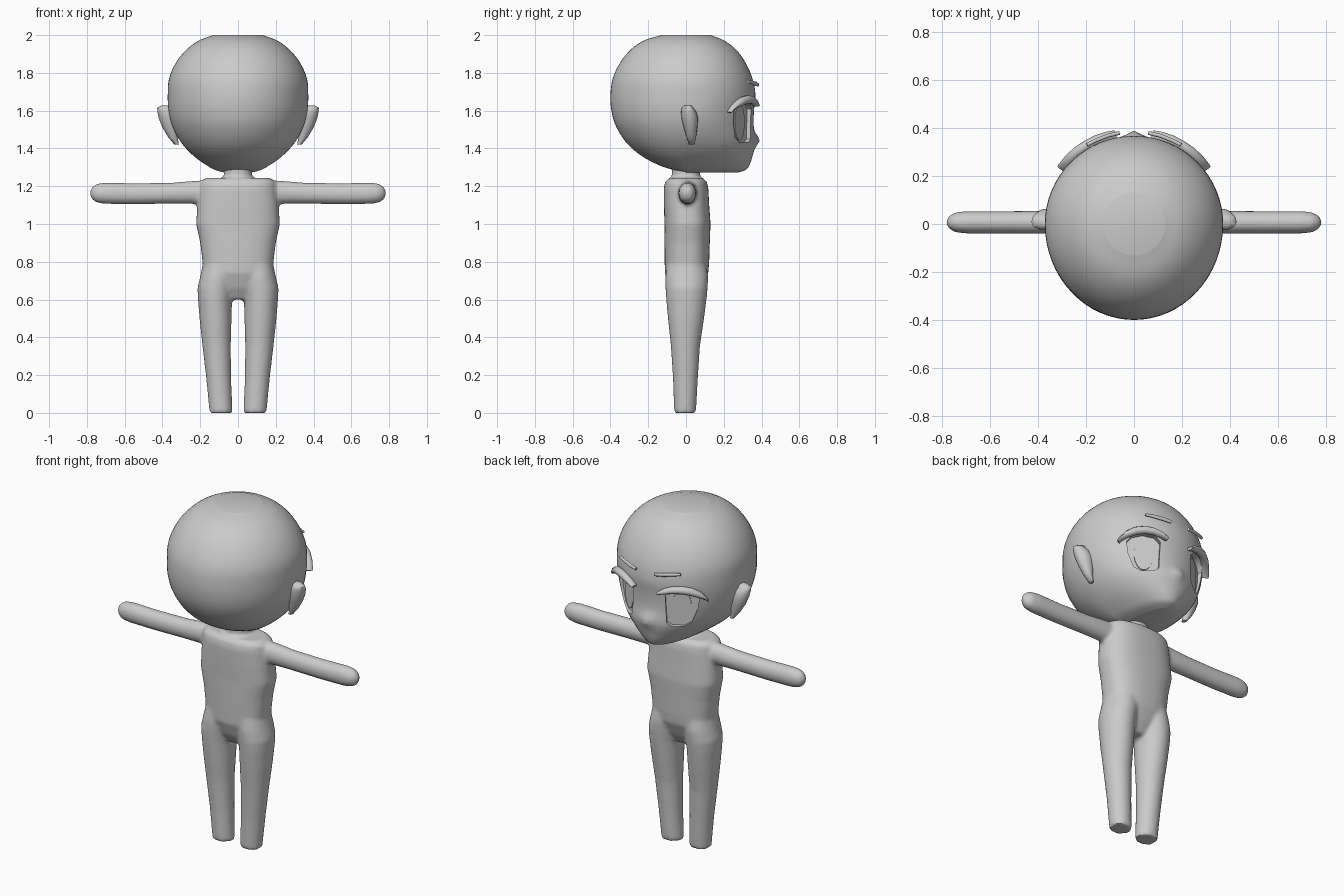
import bpy, bmesh, math
from mathutils import Vector

if "Cube" in bpy.data.objects:
    bpy.data.objects.remove(bpy.data.objects["Cube"])

grey = bpy.data.materials.new("plain_grey")
grey.diffuse_color = (0.6, 0.6, 0.6, 1)
grey.use_nodes = True
grey.node_tree.nodes["Principled BSDF"].inputs["Base Color"].default_value = grey.diffuse_color


def loft(name, rings):
    """Closed skin through a list of rings with capped ends."""
    bm = bmesh.new()
    rows = [[bm.verts.new(p) for p in ring] for ring in rings]
    n = len(rows[0])
    for a, b in zip(rows, rows[1:]):
        for i in range(n):
            j = (i + 1) % n
            bm.faces.new((a[i], a[j], b[j], b[i]))
    bm.faces.new(rows[0])
    bm.faces.new(rows[-1])
    bmesh.ops.recalc_face_normals(bm, faces=bm.faces)
    me = bpy.data.meshes.new(name)
    bm.to_mesh(me)
    bm.free()
    me.materials.append(grey)
    ob = bpy.data.objects.new(name, me)
    bpy.context.collection.objects.link(ob)
    return ob


def activate(ob):
    bpy.ops.object.select_all(action='DESELECT')
    ob.select_set(True)
    bpy.context.view_layer.objects.active = ob


def smooth(ob, deg=45):
    activate(ob)
    bpy.ops.object.shade_smooth_by_angle(angle=math.radians(deg))


def apply_mod(ob, mod):
    activate(ob)
    bpy.ops.object.modifier_apply(modifier=mod.name)


def curve_at(table, z):
    """Smooth (Hermite) reading of a table whose first column is z, rising."""
    n = len(table)
    z = min(max(z, table[0][0]), table[-1][0])
    i = max(k for k in range(n - 1) if table[k][0] <= z + 1e-9)

    def slope(k, c):
        a, b = table[max(k - 1, 0)], table[min(k + 1, n - 1)]
        return (b[c] - a[c]) / (b[0] - a[0])
    h = table[i + 1][0] - table[i][0]
    t = (z - table[i][0]) / h
    return [(2*t**3 - 3*t*t + 1) * table[i][c] + (t**3 - 2*t*t + t) * h * slope(i, c)
            + (3*t*t - 2*t**3) * table[i + 1][c] + (t**3 - t*t) * h * slope(i + 1, c)
            for c in range(1, len(table[0]))]


def oval(cx, cy, z, rx, ry, n=24, e=1.0):
    def pw(v):
        return math.copysign(abs(v) ** e, v)
    return [Vector((cx + rx * pw(math.cos(k * math.tau / n)),
                    cy + ry * pw(math.sin(k * math.tau / n)), z)) for k in range(n)]


# head: z, half width, back depth, front depth
HEAD = [(1.272, .07, -.02, .275), (1.285, .12, .06, .315), (1.31, .165, .14, .335),
        (1.36, .235, .235, .352), (1.43, .30, .315, .368), (1.52, .348, .372, .358),
        (1.60, .368, .395, .360), (1.68, .372, .40, .368), (1.77, .365, .388, .352),
        (1.86, .325, .345, .312), (1.93, .265, .285, .258), (1.975, .20, .215, .195),
        (2.0, .13, .13, .13)]


def head_front(x, z):
    hw, back, front = curve_at(HEAD, z)
    y = front * math.sqrt(max(0, 1 - (x / hw) ** 2))
    nose = .022 * math.exp(-(x / .03) ** 2 - ((z - 1.445) / .03) ** 2)
    return y + nose


levels = sorted({1.272 + .728 * (1 - math.cos(math.pi * k / 44)) / 2 for k in range(45)})
rings = []
for z in levels:
    hw, back, front = curve_at(HEAD, z)
    ring = []
    for k in range(64):
        a = k * math.tau / 64
        x = hw * math.cos(a)
        y = head_front(x, z) if k <= 32 else back * math.sin(a)
        if back < .06 and k > 32:
            y = max(y, -back)
        ring.append(Vector((x, y, z)))
    rings.append(ring)
head = loft("head", rings)

# eye sockets cut into the head, with an iris plate in each
EYE = [(-.075, 1.45), (-.05, 1.432), (.02, 1.43), (.06, 1.455), (.09, 1.53), (.10, 1.60),
       (.07, 1.635), (.01, 1.655), (-.05, 1.645), (-.083, 1.61)]
TURN = math.radians(30)


def eye_point(s, u, z, d):
    """Point on the tilted eye plane; s is the side, d is the distance outward."""
    return Vector((s * (.165 + u * math.cos(TURN) + d * math.sin(TURN)),
                   .282 - u * math.sin(TURN) + d * math.cos(TURN), z))


for s, side in ((1, "right"), (-1, "left")):
    cutter = loft("socket_cutter", [[eye_point(s, u, z, d) for u, z in EYE] for d in (0, .2)])
    cutter.hide_render = True
    mod = head.modifiers.new("socket", 'BOOLEAN')
    mod.operation = 'DIFFERENCE'
    mod.solver = 'EXACT'
    mod.object = cutter
    apply_mod(head, mod)
    bpy.data.objects.remove(cutter)

    iris = [[eye_point(s, .005 + .052 * math.cos(k * math.tau / 24),
                       1.54 + .098 * math.sin(k * math.tau / 24), d) for k in range(24)]
            for d in (-.002, .006)]
    loft("iris_" + side, iris)
smooth(head, 40)


def face_bar(name, s, path, lift, depth, n=10):
    """Bar following the face; path rows are x, z, half height."""
    rings = []
    for i, (x, z, h) in enumerate(path):
        a, b = path[max(i - 1, 0)], path[min(i + 1, len(path) - 1)]
        pa = Vector((a[0], head_front(a[0], a[1]), a[1]))
        pb = Vector((b[0], head_front(b[0], b[1]), b[1]))
        t = (pb - pa).normalized()
        out = Vector((x, head_front(x, z), 0)).normalized()
        out = (out - t * out.dot(t)).normalized()
        up = t.cross(out)
        c = Vector((x, head_front(x, z), z)) + out * lift
        ring = [c + out * depth * math.cos(k * math.tau / n) + up * h * math.sin(k * math.tau / n)
                for k in range(n)]
        rings.append([Vector((s * p.x, p.y, p.z)) for p in ring])
    smooth(loft(name, rings), 50)


LASH = [(.075, 1.628, .008), (.11, 1.645, .016), (.15, 1.657, .02), (.19, 1.66, .022),
        (.23, 1.652, .022), (.262, 1.632, .018), (.283, 1.608, .010), (.29, 1.592, .004)]
BROW = [(.055, 1.737, .009), (.10, 1.743, .011), (.15, 1.75, .010), (.185, 1.754, .007)]

# ear: z, centre x, centre y, radius x, radius y
EAR = [(1.42, .325, .03, .012, .015), (1.46, .345, .028, .025, .025), (1.51, .355, .024, .045, .036),
       (1.56, .365, .02, .055, .044), (1.595, .375, .014, .052, .04),
       (1.615, .385, .008, .043, .03), (1.628, .375, .01, .03, .018)]

for s, side in ((1, "right"), (-1, "left")):
    face_bar("eyelash_" + side, s, LASH, .014, .022)
    face_bar("eyebrow_" + side, s, BROW, .024, .008)
    smooth(loft("ear_" + side, [oval(s * x, y, z, rx, ry, 16) for z, x, y, rx, ry in EAR]), 60)

# torso: z, half width, centre y, half depth
TORSO = [(.60, .06, .0, .05), (.66, .13, .0, .085), (.74, .185, .003, .115), (.80, .188, .005, .118),
         (.90, .20, .006, .12), (1.0, .222, .008, .122), (1.10, .215, .003, .12),
         (1.19, .205, .0, .118), (1.225, .20, .0, .11), (1.243, .17, .0, .09)]
body = loft("body", [oval(0, y, z, w, d, 40, .8) for z, w, y, d in TORSO])
parts = [loft("neck", [oval(0, .0, z, .075, .075) for z in (1.15, 1.33)])]

# leg: z, centre x, centre y, radius x, radius y
LEG = [(0, .09, -.005, .061, .058), (.18, .102, -.003, .066, .066), (.35, .113, -.003, .075, .077),
       (.50, .119, .0, .085, .096), (.60, .122, .002, .09, .107), (.66, .119, .003, .096, .112),
       (.72, .108, .004, .093, .114), (.82, .09, .004, .09, .10)]
# arm: x, centre z, radius y, radius z
ARM = [(.12, 1.168, .052, .064), (.22, 1.168, .05, .062), (.35, 1.163, .048, .056),
       (.55, 1.16, .047, .056), (.70, 1.163, .047, .057), (.745, 1.163, .042, .051),
       (.77, 1.163, .028, .036), (.782, 1.163, .01, .015)]
for s in (1, -1):
    parts.append(loft("leg", [oval(s * x, y, z, rx, ry) for z, x, y, rx, ry in LEG]))
    parts.append(loft("arm", [[Vector((s * x, .007 + p.x, cz + p.y)) for p in oval(0, 0, 0, ry, rz)]
                              for x, cz, ry, rz in ARM]))

# blend the neck, torso, arms and legs into one skin
activate(body)
for p in parts:
    p.select_set(True)
bpy.ops.object.join()
mod = body.modifiers.new("blend", 'REMESH')
mod.mode = 'VOXEL'
mod.voxel_size = .011
apply_mod(body, mod)
mod = body.modifiers.new("relax", 'SMOOTH')
mod.iterations = 4
apply_mod(body, mod)
if not body.data.materials:
    body.data.materials.append(grey)
smooth(body, 50)
